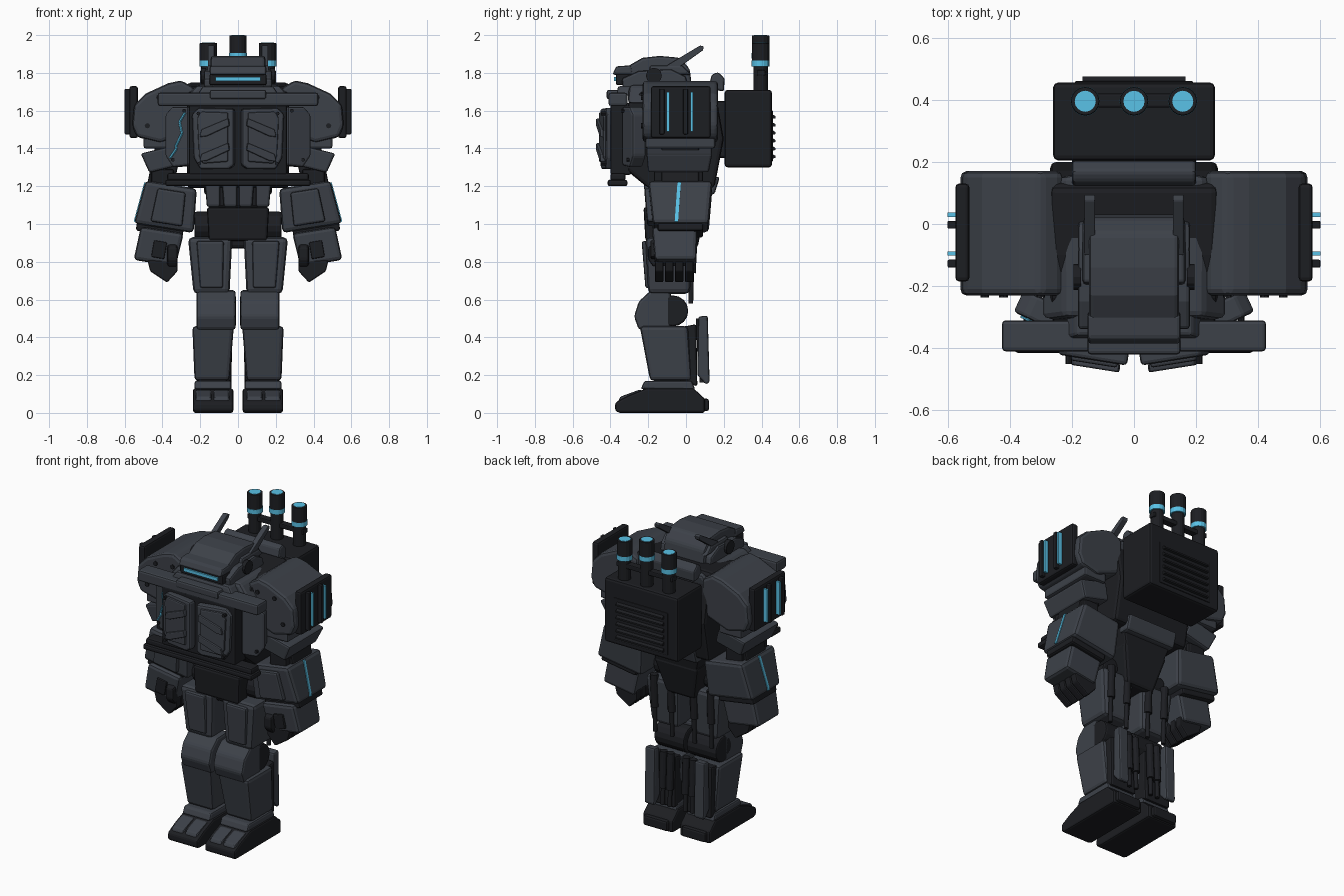
import bpy, bmesh, math
from mathutils import Vector, Matrix


def mat(name, c):
    m = bpy.data.materials.new(name)
    m.diffuse_color = (*c, 1)
    return m


ARMOR = mat("armor", (0.046, 0.053, 0.066))
DARK = mat("dark_metal", (0.012, 0.013, 0.016))
GLOW = mat("glow", (0.1, 0.54, 0.8))


def finish(name, bm, m, bev, mir, rot, pivot):
    """Rotate about a pivot, then add bevel and mirror modifiers."""
    if rot:
        R = Matrix.Rotation(math.radians(rot[1]), 4, rot[0])
        bmesh.ops.rotate(bm, verts=bm.verts, cent=pivot, matrix=R)
    bmesh.ops.recalc_face_normals(bm, faces=bm.faces)
    me = bpy.data.meshes.new(name)
    bm.to_mesh(me)
    bm.free()
    me.materials.append(m)
    ob = bpy.data.objects.new(name, me)
    bpy.context.collection.objects.link(ob)
    if bev:
        b = ob.modifiers.new("bevel", 'BEVEL')
        b.width, b.segments, b.limit_method = bev, 2, 'ANGLE'
        b.angle_limit = math.radians(25)
    if mir:
        ob.modifiers.new("mirror", 'MIRROR')
    return ob


def block(name, z0, r0, z1, r1=None, m=ARMOR, bev=0.012, mir=False, rot=None, pivot=None):
    """Tapered block between two rectangles (x0, x1, y0, y1)."""
    r1 = r1 or r0
    bm = bmesh.new()
    rings = [[bm.verts.new((r[i], r[j], z)) for i, j in ((0, 2), (1, 2), (1, 3), (0, 3))]
             for z, r in ((z0, r0), (z1, r1))]
    bm.faces.new(rings[0])
    bm.faces.new(rings[1])
    for i in range(4):
        k = (i + 1) % 4
        bm.faces.new((rings[0][i], rings[0][k], rings[1][k], rings[1][i]))
    c = pivot or Vector(((r0[0] + r0[1] + r1[0] + r1[1]) / 4, (r0[2] + r0[3] + r1[2] + r1[3]) / 4, (z0 + z1) / 2))
    return finish(name, bm, m, bev, mir, rot, c)


def prism(name, pts, a, b, axis='X', m=ARMOR, bev=0.012, mir=False, rot=None, pivot=(0, 0, 0)):
    """Profile extruded along X (points y,z) or along Y (points x,z)."""
    bm = bmesh.new()
    rings = [[bm.verts.new((t, u, v) if axis == 'X' else (u, t, v)) for u, v in pts] for t in (a, b)]
    bm.faces.new(rings[0])
    bm.faces.new(rings[1])
    for i in range(len(pts)):
        k = (i + 1) % len(pts)
        bm.faces.new((rings[0][i], rings[0][k], rings[1][k], rings[1][i]))
    return finish(name, bm, m, bev, mir, rot, pivot)


def rod(name, p, q, r, m=DARK, n=12, bev=0.0, mir=False):
    """Cylinder between two points."""
    p, q = Vector(p), Vector(q)
    bm = bmesh.new()
    M = Matrix.Translation((p + q) / 2) @ (q - p).to_track_quat('Z', 'Y').to_matrix().to_4x4()
    bmesh.ops.create_cone(bm, cap_ends=True, segments=n, radius1=r, radius2=r, depth=(q - p).length, matrix=M)
    return finish(name, bm, m, bev, mir, None, p)


# feet
prism("foot", [(-.375, .01), (-.375, .055), (-.31, .09), (-.21, .13), (.04, .13), (.1, .075), (.1, 0), (-.35, 0)],
      .025, .238, m=DARK, bev=.012, mir=True)
block("heel", .01, (.05, .22, .08, .122), .075, m=DARK, mir=True)
for x in (.045, .14):
    prism("toe_plate", [(-.36, .055), (-.35, .085), (-.24, .125), (-.22, .1)], x, x + .085, mir=True)
prism("ankle_cuff", [(-.24, .125), (-.22, .17), (.03, .17), (.05, .12)], .035, .23, mir=True)
# lower legs
block("shin", .17, (.045, .23, -.19, .03), .46, (.022, .242, -.245, .01), bev=.02, mir=True)
prism("calf_side_plate", [(-.04, .17), (-.05, .45), (.055, .47), (.06, .14)], .035, .22, m=DARK, mir=True)
prism("calf_plate", [(.06, .2), (.065, .51), (.115, .515), (.12, .34), (.125, .16), (.105, .15)], .14, .21, mir=True)
for x in (.055, .105):
    rod("calf_piston", (x, .085, .16), (x, .075, .48), .013, mir=True)
    rod("calf_sleeve", (x, .085, .27), (x, .075, .5), .023, mir=True)
# knees
prism("knee_cap", [(-.25, .44), (-.275, .51), (-.25, .59), (-.19, .645), (-.08, .65), (-.08, .44)],
      .012, .22, bev=.015, mir=True)
rod("knee_joint", (.01, -.07, .54), (.22, -.07, .54), .082, bev=.01, n=16, mir=True)
# thighs and hips
block("thigh", .63, (.045, .235, -.2, .02), .93, (.03, .265, -.215, .04), bev=.025, mir=True)
block("thigh_front_plate", .66, (.08, .2, -.215, -.15), .91, (.075, .22, -.235, -.15), mir=True)
for x in (.08, .2):
    rod("thigh_piston", (x, .025, .58), (x, .035, .95), .013, mir=True)
    rod("thigh_sleeve", (x, .028, .74), (x, .035, .95), .024, mir=True)
rod("hip_joint", (.12, -.07, .99), (.23, -.07, .99), .075, n=16, bev=.01, mir=True)
block("pelvis", .87, (-.1, .1, -.17, .06), 1.1, (-.16, .16, -.2, .11), m=DARK, bev=.02)
block("front_skirt", .91, (-.155, .155, -.215, -.12), 1.09, (-.165, .165, -.225, -.12), m=DARK, bev=.015)
block("waist", 1.07, (-.14, .14, -.18, .1), 1.22, (-.19, .19, -.2, .13), m=DARK)
for x in (.0, .09):
    block("belly_rib", 1.09, (x + .005, x + .075, -.21, -.15), 1.22, (x + .005, x + .085, -.225, -.15), mir=True)
block("back_skirt", 1.155, (-.18, .18, .08, .15), 1.25, (-.18, .18, .08, .18), bev=.015)

# torso
prism("torso", [(-.31, 1.64), (-.24, 1.7), (-.1, 1.73), (.12, 1.75), (.17, 1.62), (.2, 1.45), (.15, 1.19),
                (-.2, 1.19), (-.31, 1.28)], -.27, .27, m=DARK, bev=.02)
block("collar", 1.64, (-.3, .3, -.31, .14), 1.735, (-.22, .22, -.3, .16), bev=.02)
prism("collar_back", [(.12, 1.72), (.135, 1.79), (.17, 1.805), (.205, 1.77), (.2, 1.7)], -.2, .2)
block("backpack_mount", 1.35, (-.2, .2, .12, .24), 1.65, m=DARK)
# chest bars and doors
block("chest_top_bar", 1.625, (-.425, .425, -.41, -.31), 1.695, bev=.012)
block("chest_top_bar_cap", 1.66, (-.15, .15, -.42, -.33), 1.71)
block("chest_bottom_bar", 1.2, (-.385, .385, -.415, -.31), 1.235, m=DARK)
block("chest_bottom_rail", 1.23, (-.375, .375, -.4, -.32), 1.27, m=DARK)
prism("chest_side_panel", [(.265, 1.31), (.265, 1.62), (.36, 1.62), (.4, 1.58), (.4, 1.36), (.355, 1.3)],
      -.34, -.26, 'Y', mir=True, rot=('Z', 25), pivot=(.265, -.34, 1.45))
block("chest_frame", 1.26, (-.26, .26, -.4, -.29), 1.64, m=DARK, bev=.01)
DP = (.12, -.43, 1.45)
prism("chest_door", [(.02, 1.31), (.02, 1.61), (.21, 1.615), (.245, 1.58), (.235, 1.35), (.2, 1.29), (.05, 1.29)],
      -.44, -.39, 'Y', bev=.012, mir=True, rot=('Z', 9), pivot=DP)
prism("door_panel", [(.05, 1.33), (.05, 1.59), (.195, 1.595), (.215, 1.56), (.205, 1.36), (.185, 1.32)],
      -.452, -.42, 'Y', mir=True, bev=.008, rot=('Z', 9), pivot=DP)
for z in (1.37, 1.5):
    prism("door_brace", [(.04, z + .02), (.045, z + .06), (.19, z), (.2, z - .04), (.16, z - .035)],
          -.466, -.44, 'Y', mir=True, bev=.006, rot=('Z', 9), pivot=DP)
for x, z in ((.045, 1.315), (.205, 1.32), (.045, 1.59), (.21, 1.585), (.285, 1.6), (.345, 1.34)):
    y = -.34 + (x - .265) * .47 if x > .25 else -.438
    rod("bolt", (x, y + .02, z), (x, y - .012, z), .01, n=8, mir=True)
# glowing crack on one side panel
path = [(-.28, 1.59), (-.31, 1.54), (-.297, 1.48), (-.33, 1.41), (-.325, 1.4), (-.36, 1.35)]
crack = [(x, -.342 + (-x - .265) * .47, z) for x, z in path]
for p, q in zip(crack, crack[1:]):
    rod("crack", p, q, .007, GLOW, 6)

# head
prism("helmet", [(-.33, 1.7), (-.35, 1.82), (-.3, 1.84), (-.23, 1.88), (-.14, 1.89), (-.03, 1.88), (.02, 1.82),
                 (.035, 1.7)], -.145, .145, bev=.015)
prism("helmet_cheek", [(-.33, 1.68), (-.34, 1.77), (-.25, 1.81), (-.08, 1.82), (.0, 1.78), (.02, 1.68)],
      .13, .18, mir=True)
prism("brow", [(-.39, 1.79), (-.37, 1.835), (-.29, 1.84), (-.28, 1.79)], -.15, .15)
block("visor_housing", 1.735, (-.15, .15, -.37, -.28), 1.795, m=DARK, bev=.008)
block("visor", 1.757, (-.12, .12, -.38, -.34), 1.777, m=GLOW, bev=0)
block("chin", 1.68, (-.22, .22, -.37, -.26), 1.73, (-.185, .185, -.36, -.26))
rod("ear_disc", (.17, -.17, 1.785), (.195, -.17, 1.785), .042, n=12, mir=True)
prism("antenna", [(-.1, 1.815), (-.1, 1.84), (.075, 1.945), (.095, 1.94), (.09, 1.92), (-.05, 1.82)],
      .125, .16, bev=.004, mir=True)
prism("antenna_mount", [(-.2, 1.79), (-.19, 1.84), (-.02, 1.84), (.03, 1.79)], .12, .165, mir=True)

# shoulders
prism("shoulder", [(.23, 1.5), (.23, 1.72), (.3, 1.76), (.37, 1.745), (.49, 1.69), (.55, 1.63), (.56, 1.52),
                   (.535, 1.46), (.41, 1.43)], -.23, .17, 'Y', bev=.02, mir=True)
block("shoulder_cap", 1.455, (.53, .575, -.185, .13), 1.73, m=DARK, mir=True)
block("shoulder_trim", 1.4, (.34, .5, -.215, .155), 1.48, mir=True)
for y in (-.095, .03):
    block("shoulder_fin", 1.475, (.56, .6, y - .045, y - .02), 1.715, m=DARK, bev=.004, mir=True)
    block("shoulder_light", 1.49, (.57, .6, y - .007, y + .007), 1.7, m=GLOW, bev=0, mir=True)
for x, z in ((.3, 1.68), (.42, 1.67), (.48, 1.52)):
    rod("shoulder_bolt", (x, -.2, z), (x, -.237, z), .014, n=8, mir=True)
# arms
block("upper_arm", 1.2, (.31, .45, -.13, .07), 1.5, m=DARK, mir=True, rot=('Y', -12))
block("upper_arm_plate", 1.29, (.3, .485, -.2, .12), 1.4, (.31, .505, -.21, .14), bev=.012, mir=True, rot=('Y', 14))
block("elbow_guard", 1.2, (.34, .46, -.17, .09), 1.29, m=DARK, mir=True)
AP = (.37, -.04, 1.09)
block("forearm", .975, (.215, .535, -.175, .12), 1.21, (.235, .51, -.2, .14), bev=.022, mir=True,
      rot=('Y', -9), pivot=AP)
block("forearm_front_plate", 1.0, (.28, .45, -.205, -.1), 1.18, (.29, .44, -.22, -.1), mir=True,
      rot=('Y', -9), pivot=AP)
block("forearm_light", .985, (.5, .538, -.06, -.042), 1.2, (.48, .515, -.045, -.027), m=GLOW, bev=0,
      mir=True, rot=('Y', -9), pivot=AP)
block("forearm_cuff", .94, (.27, .52, -.15, .09), 1.0, m=DARK, mir=True, rot=('Y', -9), pivot=AP)
FP = (.42, -.06, .88)
block("hand", .79, (.315, .54, -.165, .055), .97, (.3, .53, -.18, .06), bev=.02, mir=True, rot=('Y', -9), pivot=FP)
block("hand_plate", .82, (.38, .45, -.187, -.1), .91, m=DARK, mir=True, bev=.006, rot=('Y', -10), pivot=FP)
for i in range(4):
    y = -.165 + i * .053
    prism("finger", [(.32, .81), (.48, .81), (.465, .75), (.375, .69), (.32, .75)], y, y + .046, 'Y', m=DARK,
          bev=.008, mir=True)
prism("thumb", [(-.2, .88), (-.15, .9), (-.14, .8), (-.17, .77), (-.2, .81)], .32, .375, m=DARK, mir=True)

# backpack
block("backpack", 1.3, (-.26, .26, .205, .455), 1.71, m=DARK, bev=.015)
block("grille_frame", 1.33, (-.19, .19, .44, .46), 1.6, m=DARK, bev=.004)
for i in range(6):
    z = 1.345 + i * .042
    prism("louver", [(.45, z), (.475, z + .005), (.475, z + .015), (.45, z + .03)], -.165, .165, m=DARK, bev=0)
# exhaust stacks
for x, top in ((-.157, 1.96), (0, 2.0), (.157, 1.96)):
    rod("exhaust_pipe", (x, .395, 1.68), (x, .395, top - .12), .038, n=16)
    rod("exhaust_band", (x, .395, top - .125), (x, .395, top - .095), .047, GLOW, 16)
    rod("exhaust_cap", (x, .395, top - .1), (x, .395, top - .002), .046, n=16, bev=.004)
    rod("exhaust_glow", (x, .395, top - .02), (x, .395, top), .034, GLOW, 16)
block("exhaust_brace", 1.785, (-.2, .2, .375, .42), 1.815, m=DARK, bev=.006)
